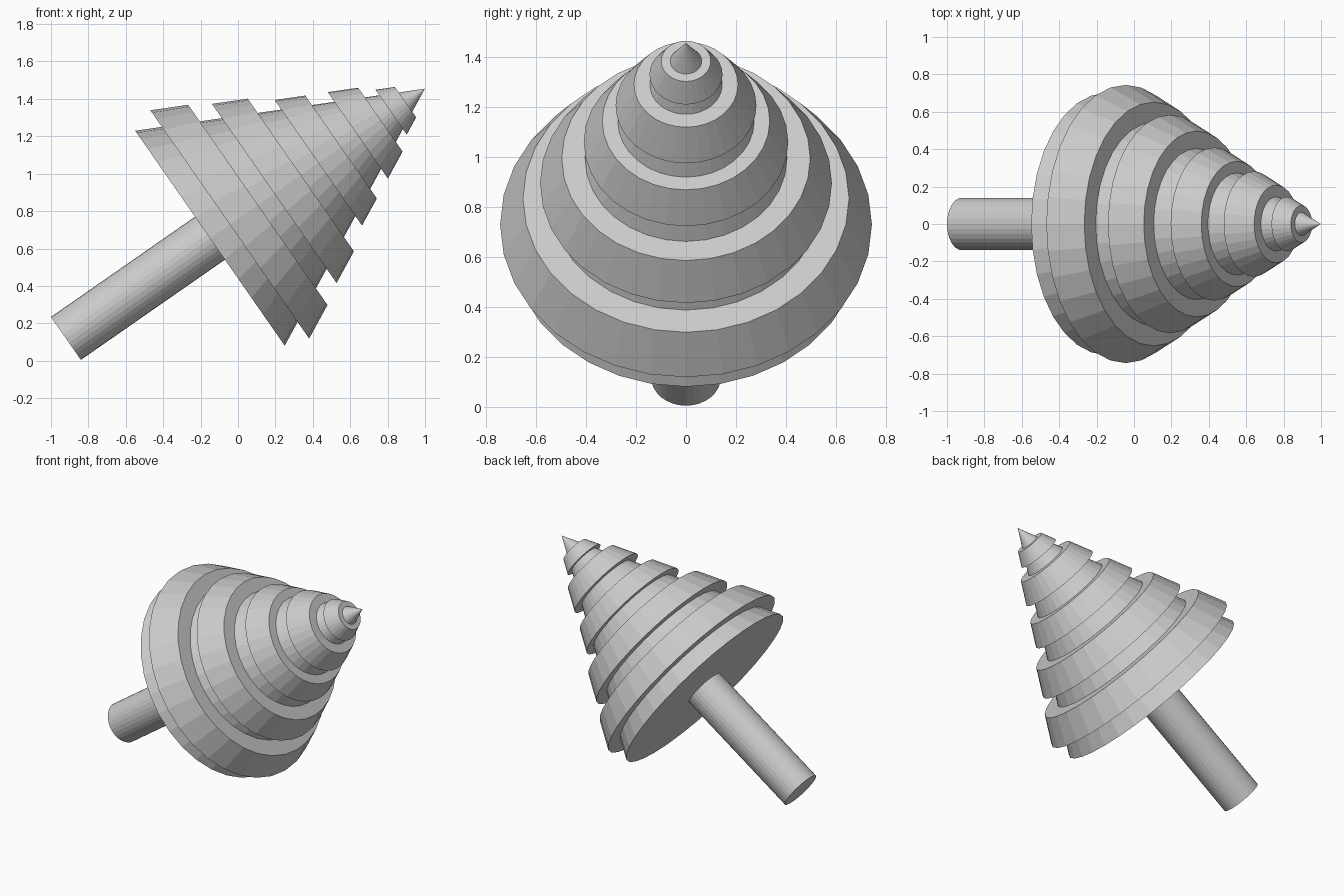
import bpy
import math
from mathutils import Vector

cube = bpy.data.objects.get("Cube")
if cube:
    bpy.data.objects.remove(cube, do_unlink=True)

# One plain grey for the whole tree
grey = bpy.data.materials.new("plain_grey")
grey.use_nodes = True
COLOUR = (0.6, 0.6, 0.6, 1.0)
grey.diffuse_color = COLOUR
grey.node_tree.nodes["Principled BSDF"].inputs["Base Color"].default_value = COLOUR

# The tree leans towards +x: everything is placed along this axis
BASE = Vector((-0.15, 0, 0.655))
AXIS = Vector((1.15, 0, 0.80)).normalized()
TILT = math.atan2(AXIS.x, AXIS.z)
HEIGHT = 1.4
RADIUS = 0.70


def cone_radius(s):
    return RADIUS * (1 - s / HEIGHT)


def frustum(name, start, end, r_start, r_end):
    """Round section between two distances along the leaning axis."""
    bpy.ops.mesh.primitive_cone_add(
        vertices=32, radius1=r_start, radius2=r_end, depth=end - start,
        location=BASE + AXIS * (start + end) / 2, rotation=(0, TILT, 0))
    obj = bpy.context.object
    obj.name = name
    obj.data.materials.append(grey)
    return obj


# Trunk and foliage cone
frustum("trunk", -0.938, 0.05, 0.14, 0.14)
frustum("foliage_cone", 0, HEIGHT, RADIUS, 0)

# Raised garland bands: start, end, height above the cone
bands = [(0.129, 0.312, 0.108), (0.419, 0.592, 0.093), (0.706, 0.854, 0.062),
         (0.963, 1.11, 0.063), (1.18, 1.274, 0.036)]
for i, (start, end, lift) in enumerate(bands, 1):
    frustum(f"garland_band_{i}", start, end,
            cone_radius(start) + lift, cone_radius(end) + lift)
